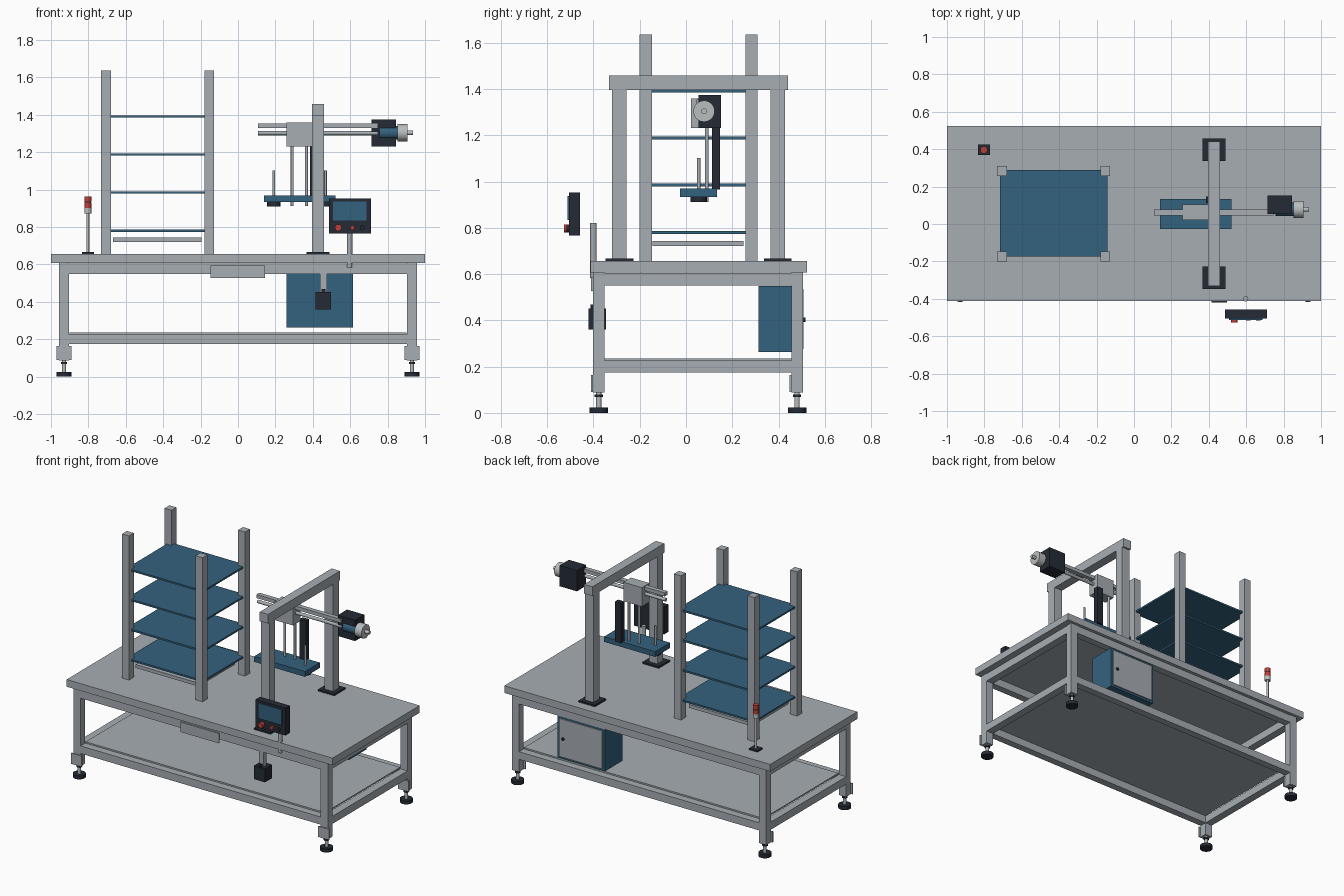
import bpy, bmesh, math
from mathutils import Matrix, Vector

if "Cube" in bpy.data.objects:
    bpy.data.objects.remove(bpy.data.objects["Cube"])


def mat(name, rgb):
    m = bpy.data.materials.new(name)
    m.diffuse_color = (*rgb, 1)
    m.use_nodes = True
    m.node_tree.nodes["Principled BSDF"].inputs["Base Color"].default_value = m.diffuse_color
    return m


GREY = mat("painted_grey", (0.386, 0.423, 0.451))
SILVER = mat("bright_metal", (0.49, 0.51, 0.52))
BLUE = mat("steel_blue", (0.034, 0.122, 0.209))
BLACK = mat("charcoal", (0.018, 0.023, 0.036))
RED = mat("signal_red", (0.53, 0.05, 0.04))


def finish(bm, name, material):
    me = bpy.data.meshes.new(name)
    bm.to_mesh(me)
    bm.free()
    me.materials.append(material)
    ob = bpy.data.objects.new(name, me)
    bpy.context.collection.objects.link(ob)
    return ob


def box(name, material, x, y, z):
    """Box from (min, max) ranges on each axis."""
    bm = bmesh.new()
    size = [b - a for a, b in (x, y, z)]
    mid = [(a + b) / 2 for a, b in (x, y, z)]
    bmesh.ops.create_cube(bm, size=1, matrix=Matrix.Translation(mid) @ Matrix.Diagonal((*size, 1)))
    return finish(bm, name, material)


def rod(name, material, start, end, r, sides=32):
    """Cylinder between two points."""
    a, b = Vector(start), Vector(end)
    rot = (b - a).to_track_quat('Z', 'Y').to_matrix().to_4x4()
    bm = bmesh.new()
    bmesh.ops.create_cone(bm, cap_ends=True, segments=sides, radius1=r, radius2=r,
                          depth=(b - a).length, matrix=Matrix.Translation((a + b) / 2) @ rot)
    for f in bm.faces:
        f.smooth = len(f.verts) == 4
    for e in bm.edges:
        e.smooth = all(f.smooth for f in e.link_faces)
    return finish(bm, name, material)


# Table top, and lower shelf
box("table_top", GREY, (-1, 1), (-0.413, 0.524), (0.607, 0.656))
box("lower_shelf", GREY, (-0.9, 0.9), (-0.352, 0.455), (0.226, 0.236))

# Legs with front foot plates and levelling feet
XL = ((-0.957, -0.903), (0.903, 0.957))
YL = ((-0.402, -0.352), (0.455, 0.505))
for xr in XL:
    for yr in YL:
        cx, cy = sum(xr) / 2, sum(yr) / 2
        box("leg", GREY, xr, yr, (0.088, 0.607))
        box("foot_plate", GREY, (cx - 0.04, cx + 0.04), (yr[0] - 0.008, yr[0]), (0.09, 0.163))
        rod("foot_pad", BLACK, (cx, cy, 0), (cx, cy, 0.024), 0.04)
        rod("foot_stem", SILVER, (cx, cy, 0.024), (cx, cy, 0.088), 0.011)
        rod("foot_nut", BLACK, (cx, cy, 0.068), (cx, cy, 0.08), 0.018, 6)

# Upper and lower frame rails
for z in ((0.55, 0.604), (0.174, 0.226)):
    for yr in YL:
        box("long_rail", GREY, (-0.903, 0.903), yr, z)
    for xr in XL:
        box("side_rail", GREY, xr, (-0.352, 0.455), z)
box("front_plate", GREY, (-0.146, 0.144), (-0.411, -0.402), (0.527, 0.594))

# Storage rack: posts, blue shelves, and base tray
for x in (-0.706, -0.153):
    for y in (-0.174, 0.283):
        box("rack_post", GREY, (x - 0.026, x + 0.026), (y - 0.026, y + 0.026), (0.656, 1.636))
for z in (0.78, 0.985, 1.188, 1.391):
    box("rack_shelf", BLUE, (-0.717, -0.141), (-0.173, 0.29), (z - 0.006, z + 0.006))
box("rack_tray", GREY, (-0.668, -0.195), (-0.145, 0.248), (0.721, 0.744))

# Gantry: base plates, columns, and cross beam
GX = (0.396, 0.459)
for y in (-0.288, 0.397):
    box("gantry_base", BLACK, (0.365, 0.488), (y - 0.06, y + 0.06), (0.656, 0.667))
    box("gantry_column", GREY, GX, (y - 0.031, y + 0.031), (0.667, 1.395))
box("gantry_beam", GREY, GX, (-0.332, 0.44), (1.395, 1.458))

# Horizontal slide: guide bar, screw, and carriage
box("guide_bar", GREY, (0.107, 0.745), (0.045, 0.077), (1.331, 1.355))
rod("lead_screw", GREY, (0.107, 0.061, 1.302), (0.745, 0.061, 1.302), 0.011)
box("carriage", GREY, (0.26, 0.398), (0.022, 0.103), (1.231, 1.36))

# Drive: gearbox, motor, flywheel, and shaft
box("gearbox", BLACK, (0.714, 0.844), (0.053, 0.152), (1.232, 1.374))
MY, MZ = 0.078, 1.304
for name, m, x0, x1, r in (("motor", BLUE, 0.757, 0.856, 0.036),
                           ("flywheel", SILVER, 0.853, 0.905, 0.046),
                           ("drive_shaft", SILVER, 0.9, 0.936, 0.012)):
    rod(name, m, (x0, MY, MZ), (x1, MY, MZ), r)

# Vertical lift: column, guide rods, gripper plate, and pads
box("lift_column", BLACK, (0.385, 0.432), (0.112, 0.146), (0.965, 1.236))
for x in (0.29, 0.366):
    rod("lift_rod", GREY, (x, 0.09, 0.912), (x, 0.09, 1.235), 0.008)
box("gripper_plate", BLUE, (0.138, 0.522), (-0.026, 0.134), (0.933, 0.969))
for x in (0.192, 0.468):
    rod("gripper_pin", GREY, (x, 0.055, 0.965), (x, 0.055, 1.102), 0.007)
    rod("gripper_pad", BLACK, (x, 0.055, 0.911), (x, 0.055, 0.933), 0.036)

# Control panel: housing, screen, buttons, and pole
box("panel_housing", BLACK, (0.486, 0.71), (-0.505, -0.458), (0.767, 0.953))
box("panel_screen", BLUE, (0.508, 0.688), (-0.513, -0.505), (0.834, 0.938))
for name, m, x, r, d in (("stop_button", RED, 0.536, 0.018, 0.022),
                         ("start_button", RED, 0.612, 0.012, 0.012),
                         ("mode_button", BLACK, 0.664, 0.012, 0.012)):
    rod(name, m, (x, -0.505, 0.797), (x, -0.505 - d, 0.797), r)
rod("panel_pole", GREY, (0.597, -0.4, 0.583), (0.597, -0.4, 0.82), 0.014)

# Hanging foot switch box below the front rail
box("switch_bracket", GREY, (0.438, 0.475), (-0.402, -0.37), (0.45, 0.55))
box("switch_cap", BLACK, (0.446, 0.467), (-0.412, -0.36), (0.452, 0.468))
box("switch_box", BLACK, (0.415, 0.498), (-0.421, -0.345), (0.36, 0.452))

# Electrical cabinet at the back, with door and knob
box("cabinet", BLUE, (0.259, 0.615), (0.313, 0.5), (0.263, 0.549))
box("cabinet_door", GREY, (0.275, 0.599), (0.5, 0.508), (0.277, 0.535))
rod("door_knob", BLACK, (0.568, 0.508, 0.403), (0.568, 0.516, 0.403), 0.01)

# Signal tower: base, pole, and stacked lamps
TX, TY = -0.803, 0.396
box("tower_base", BLACK, (TX - 0.032, TX + 0.032), (TY - 0.028, TY + 0.028), (0.656, 0.666))
rod("tower_pole", SILVER, (TX, TY, 0.666), (TX, TY, 0.875), 0.008)
for name, m, z0, z1, r in (("tower_socket", SILVER, 0.873, 0.903, 0.019),
                           ("lower_lamp", RED, 0.903, 0.931, 0.019),
                           ("lamp_spacer", BLACK, 0.931, 0.936, 0.018),
                           ("upper_lamp", RED, 0.936, 0.963, 0.019)):
    rod(name, m, (TX, TY, z0), (TX, TY, z1), r)
